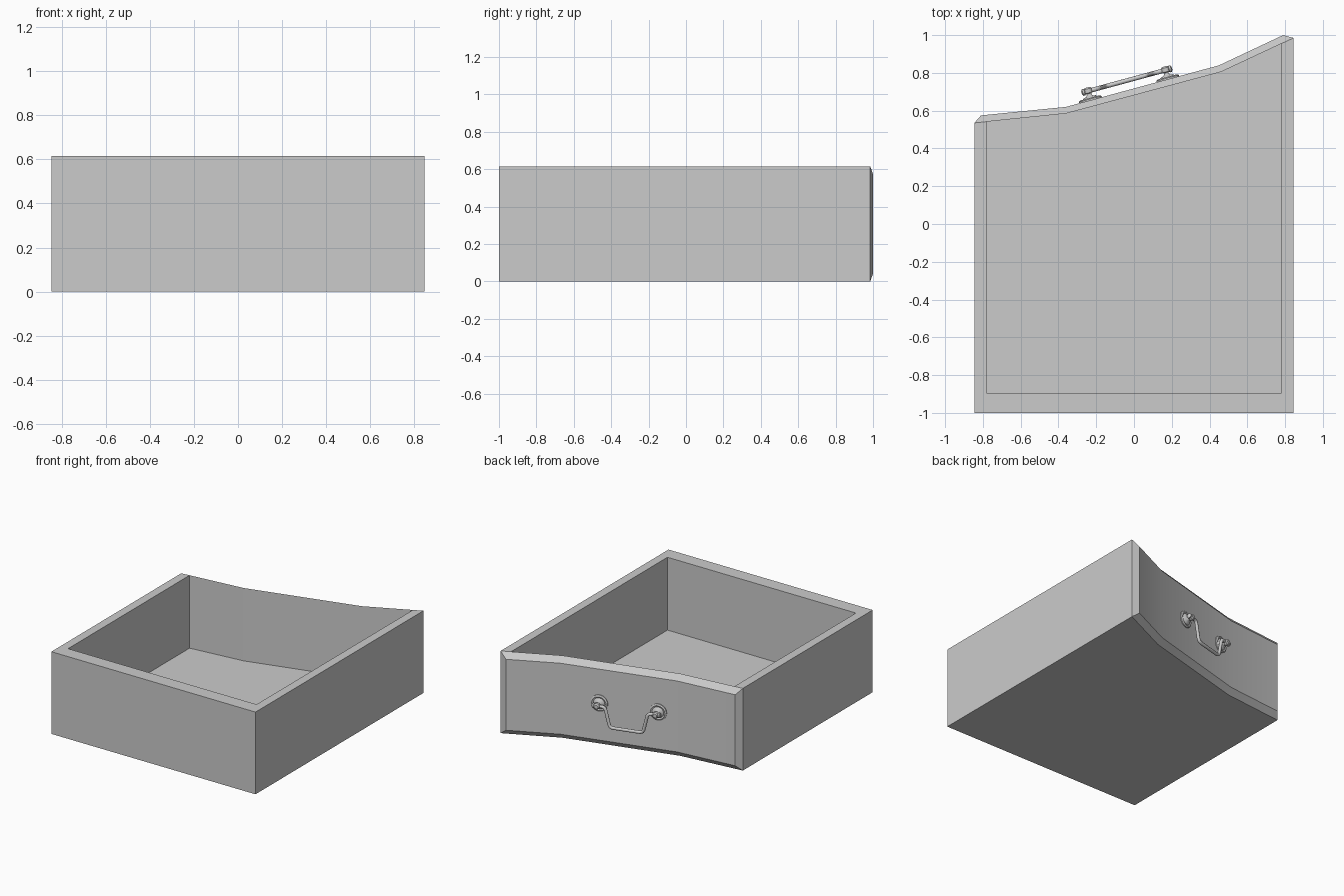
import bpy, bmesh, math
from mathutils import Matrix, Vector

if "Cube" in bpy.data.objects:
    bpy.data.objects.remove(bpy.data.objects["Cube"])

H, FLOOR, W, WI, BACK, BACK_I = 0.615, 0.07, 0.845, 0.78, -1.0, -0.895
CURVE = [(-W, 0.535), (-0.36, 0.585), (0.46, 0.805), (W, 0.985)]
FACE = [(-0.81, 0.575), (-0.36, 0.62), (0.45, 0.84), (0.79, 1.0)]


def make(name, faces, smooth=None):
    bm = bmesh.new()
    for f in faces:
        bm.faces.new([bm.verts.new(p) for p in f])
    bmesh.ops.remove_doubles(bm, verts=bm.verts, dist=1e-5)
    bmesh.ops.recalc_face_normals(bm, faces=bm.faces)
    me = bpy.data.meshes.new(name)
    bm.to_mesh(me)
    bm.free()
    ob = bpy.data.objects.new(name, me)
    bpy.context.collection.objects.link(ob)
    if smooth:
        bpy.ops.object.select_all(action='DESELECT')
        ob.select_set(True)
        bpy.context.view_layer.objects.active = ob
        bpy.ops.object.shade_smooth_by_angle(angle=math.radians(smooth))
    return ob


def at(pts, z):
    return [(x, y, z) for x, y in pts]


def strip(a, b):
    return [[a[i], a[i + 1], b[i + 1], b[i]] for i in range(len(a) - 1)]


# Tray: outer sides, rim, inner sides, floor and underside
outer = [CURVE[0], (-W, BACK), (W, BACK), CURVE[-1]]
inner = [(-WI, 0.542), (-WI, BACK_I), (WI, BACK_I), (WI, 0.955)]
make("tray", strip(at(outer, 0), at(outer, H))
     + strip(at(outer, H), at(inner, H))
     + strip(at(inner, H), at(inner, FLOOR))
     + [at(inner + CURVE[2:0:-1], FLOOR), at(outer + CURVE[2:0:-1], 0)])

# Curved front panel with chamfered border
b0, b1 = at(CURVE, 0), at(CURVE, H)
f0, f1 = at(FACE, 0.042), at(FACE, H - 0.042)
make("curved_panel", strip(b0, b1) + strip(b0, f0) + strip(f0, f1) + strip(f1, b1)
     + [[b0[i], f0[i], f1[i], b1[i]] for i in (0, -1)], 25)

# Handle frame: local x along the panel, y up, z outward
n = Vector((-0.262, 0.965, 0)).normalized()
u = Vector((n.y, -n.x, 0))
mid = Vector((-0.025, 0.711, 0.32))
frame = Matrix((u, Vector((0, 0, 1)), n)).transposed().to_4x4()
frame.translation = mid


def lathe(name, profile, place, seg=20):
    rings = [[place @ Vector((r * math.cos(2 * math.pi * i / seg),
                              r * math.sin(2 * math.pi * i / seg), z))
              for i in range(seg + 1)] for r, z in profile]
    faces = [q for a, b in zip(rings, rings[1:]) for q in strip(a, b)]
    return make(name, faces + [rings[0][:-1], rings[-1][:-1]], 40)


# Rosettes, posts and end collars
SPAN = 0.212
rosette = [(0.062, -0.002), (0.062, 0.007), (0.052, 0.013), (0.042, 0.009),
           (0.034, 0.018), (0.018, 0.022), (0.013, 0.028), (0.013, 0.036),
           (0.022, 0.040), (0.022, 0.062), (0.014, 0.070)]
knob = [(0.011, -0.008), (0.018, -0.002), (0.018, 0.008), (0.008, 0.014)]
for side, s in (("left", -1), ("right", 1)):
    lathe("rosette_" + side, rosette, frame @ Matrix.Translation((s * SPAN, 0, 0)))
    lathe("knob_" + side, knob, frame @ Matrix.Translation((s * (SPAN + 0.022), 0, 0.05))
          @ Matrix.Rotation(s * math.pi / 2, 4, 'Y'), 12)

# Swinging bail handle
half = [(0.235, 0), (0.172, 0), (0.158, -0.006), (0.15, -0.02),
        (0.125, -0.125), (0.117, -0.141), (0.1, -0.148)]
path = [(-x, y) for x, y in half] + half[::-1]
cu = bpy.data.curves.new("bail", 'CURVE')
cu.dimensions = '3D'
cu.bevel_depth = 0.012
cu.bevel_resolution = 2
cu.use_fill_caps = True
sp = cu.splines.new('POLY')
sp.points.add(len(path) - 1)
for p, (x, y) in zip(sp.points, path):
    p.co = (*(frame @ Vector((x, y, 0.05))), 1)
bail = bpy.data.objects.new("bail_handle", cu)
bpy.context.collection.objects.link(bail)
